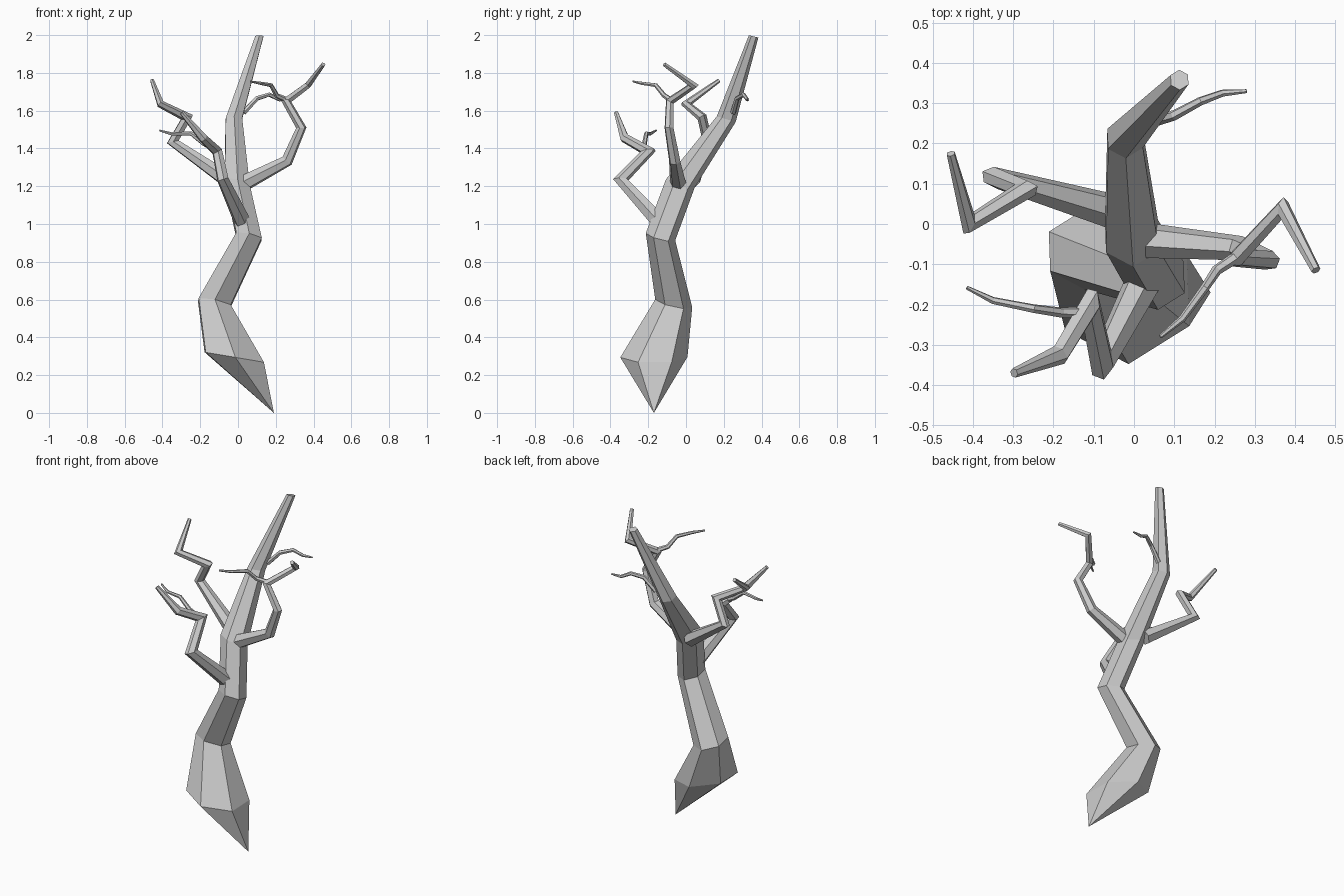
import bpy, bmesh, math
from mathutils import Vector

cube = bpy.data.objects.get("Cube")
if cube:
    bpy.data.objects.remove(cube, do_unlink=True)

bark = bpy.data.materials.new("grey_bark")
bark.use_nodes = True
bark.diffuse_color = (0.6, 0.6, 0.6, 1)
bark.node_tree.nodes["Principled BSDF"].inputs["Base Color"].default_value = bark.diffuse_color

SIDES = 6


def skin(name, rings, point=None):
    """Bridge rings of points into a closed flat-faced limb, optionally pointed at the start."""
    bm = bmesh.new()
    loops = [[bm.verts.new(p) for p in ring] for ring in rings]
    for low, high in zip(loops, loops[1:]):
        for i in range(SIDES):
            j = (i + 1) % SIDES
            bm.faces.new((low[i], low[j], high[j], high[i]))
    bm.faces.new(loops[-1])
    if point:
        tip = bm.verts.new(point)
        for i in range(SIDES):
            bm.faces.new((tip, loops[0][(i + 1) % SIDES], loops[0][i]))
    else:
        bm.faces.new(list(reversed(loops[0])))
    bmesh.ops.recalc_face_normals(bm, faces=bm.faces[:])
    mesh = bpy.data.meshes.new(name)
    bm.to_mesh(mesh)
    bm.free()
    mesh.materials.append(bark)
    obj = bpy.data.objects.new(name, mesh)
    bpy.context.collection.objects.link(obj)


def tilted_ring(x, y, z, radius, slope_x, slope_y):
    """Hexagon seen from above, lying on a sloping plane."""
    ring = []
    for i in range(SIDES):
        a = math.radians(60 * i - 28)
        dx, dy = radius * math.cos(a), radius * math.sin(a)
        ring.append(Vector((x + dx, y + dy, z + dx * slope_x + dy * slope_y)))
    return ring


def branch(name, path, radii):
    """Tapering limb along a path with mitred bends."""
    pts = [Vector(p) for p in path]
    dirs = [(b - a).normalized() for a, b in zip(pts, pts[1:])]
    side = dirs[0].orthogonal().normalized()
    rings = []
    for k, (p, r) in enumerate(zip(pts, radii)):
        d_in = dirs[max(k - 1, 0)]
        d_out = dirs[min(k, len(dirs) - 1)]
        mitre = (d_in + d_out).normalized()
        up = d_in.cross(side)
        ring = []
        for i in range(SIDES):
            a = math.tau * i / SIDES
            q = (side * math.cos(a) + up * math.sin(a)) * r
            ring.append(p + q - d_in * (q.dot(mitre) / d_in.dot(mitre)))
        rings.append(ring)
        side = d_in.rotation_difference(d_out) @ side
    skin(name, rings)


# Trunk: pointed root, swollen foot, zigzag stem
skin("trunk", [
    tilted_ring(-0.02, -0.17, 0.295, 0.178, -0.17, 0),
    tilted_ring(-0.125, -0.065, 0.58, 0.098, -0.2, -0.22),
    tilted_ring(0.057, -0.135, 0.932, 0.078, -0.2, -0.25),
    tilted_ring(-0.005, -0.03, 1.215, 0.076, -0.25, -0.3),
    tilted_ring(-0.022, 0.213, 1.555, 0.05, 0, -0.3),
    tilted_ring(0.113, 0.358, 1.993, 0.025, 0, -0.25),
], point=(0.19, -0.17, 0))

# Main branches
branch("left_branch",
       [(0.02, -0.04, 1.21), (0.26, -0.06, 1.335), (0.335, -0.09, 1.51),
        (0.255, -0.085, 1.65), (0.37, 0.04, 1.735), (0.452, -0.115, 1.845)],
       [0.045, 0.031, 0.025, 0.022, 0.019, 0.012])
branch("right_branch",
       [(-0.05, 0.03, 1.23), (-0.345, 0.115, 1.435), (-0.27, 0.085, 1.565),
        (-0.41, 0, 1.635), (-0.455, 0.175, 1.76)],
       [0.045, 0.026, 0.025, 0.02, 0.011])
branch("front_branch",
       [(0.03, -0.13, 1.0), (-0.08, -0.345, 1.235), (-0.11, -0.2, 1.385),
        (-0.185, -0.325, 1.455), (-0.298, -0.37, 1.59)],
       [0.047, 0.032, 0.028, 0.025, 0.012])

# Thin twigs
twig_radii = [0.015, 0.013, 0.011, 0.009, 0.005]
branch("upper_twig",
       [(0.03, 0.25, 1.59), (0.1, 0.27, 1.665), (0.165, 0.305, 1.685),
        (0.22, 0.325, 1.658), (0.28, 0.33, 1.66)], twig_radii)
branch("left_twig",
       [(0.25, -0.085, 1.66), (0.205, -0.115, 1.68), (0.175, -0.16, 1.735),
        (0.12, -0.235, 1.745), (0.065, -0.28, 1.755)], twig_radii)
branch("front_twig",
       [(-0.11, -0.22, 1.39), (-0.18, -0.22, 1.425), (-0.25, -0.21, 1.48),
        (-0.35, -0.19, 1.477), (-0.415, -0.158, 1.495)], twig_radii)
